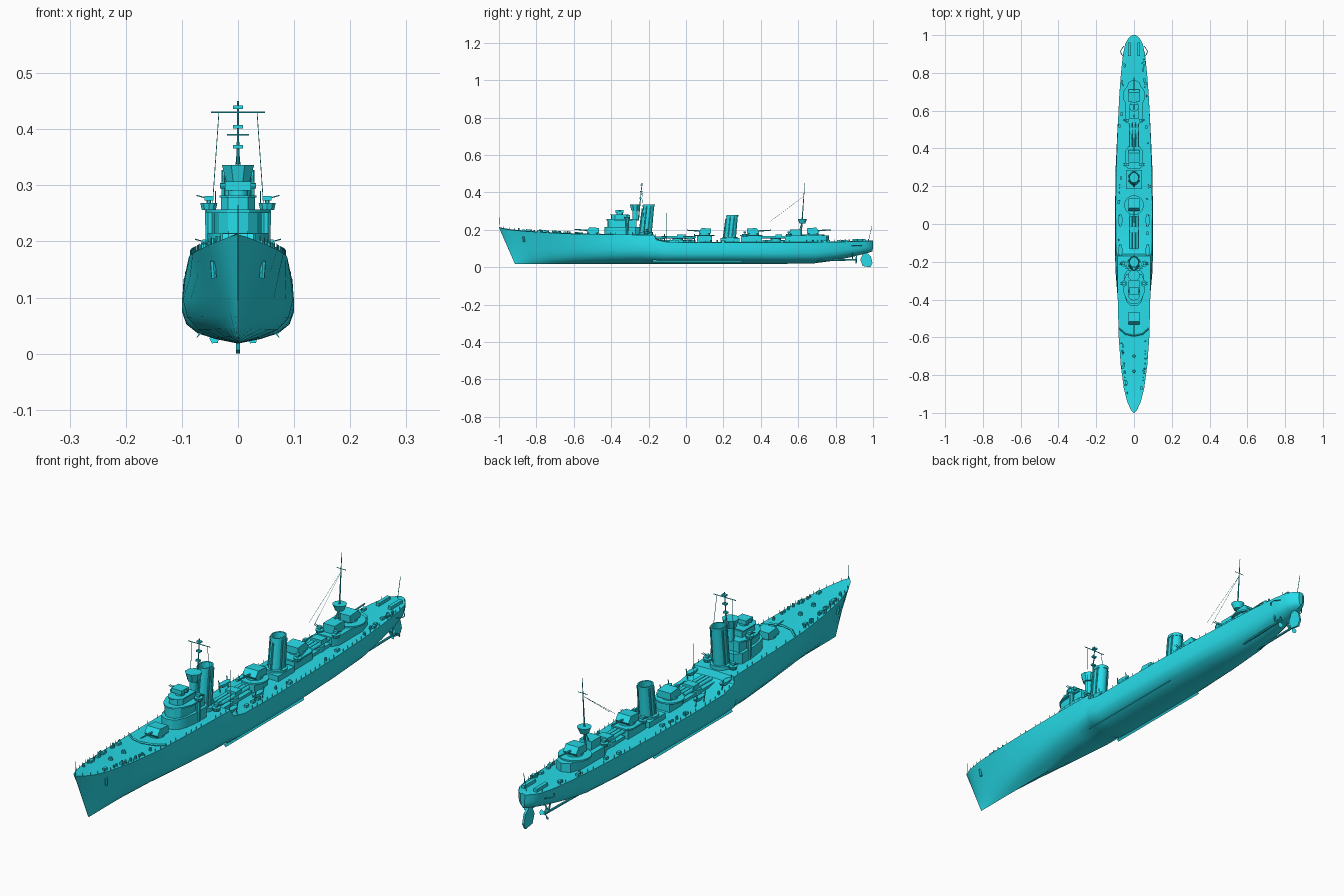
import bpy, bmesh, math, random
from mathutils import Vector

random.seed(4)
paint = bpy.data.materials.new("paint")
paint.diffuse_color = (0.02, 0.72, 0.82, 1)


def make(name, verts, faces, smooth=30):
    me = bpy.data.meshes.new(name)
    me.from_pydata(verts, [], faces)
    bm = bmesh.new()
    bm.from_mesh(me)
    bmesh.ops.recalc_face_normals(bm, faces=bm.faces)
    bm.to_mesh(me)
    bm.free()
    me.materials.append(paint)
    ob = bpy.data.objects.new(name, me)
    bpy.context.collection.objects.link(ob)
    if smooth:
        bpy.ops.object.select_all(action='DESELECT')
        ob.select_set(True)
        bpy.context.view_layer.objects.active = ob
        bpy.ops.object.shade_smooth_by_angle(angle=math.radians(smooth))
    return ob


def loft(name, rings, smooth=30):
    n = len(rings[0])
    faces = [(i * n + j, i * n + (j + 1) % n, (i + 1) * n + (j + 1) % n, (i + 1) * n + j)
             for i in range(len(rings) - 1) for j in range(n)]
    faces += [tuple(range(n)), tuple(range(n * (len(rings) - 1), n * len(rings)))]
    return make(name, [p for r in rings for p in r], faces, smooth)


def box(name, c, s):
    x, y, z = s[0] / 2, s[1] / 2, s[2] / 2
    q = ((-x, -y), (x, -y), (x, y), (-x, y))
    return loft(name, [[(c[0] + a, c[1] + b, c[2] + h) for a, b in q] for h in (-z, z)], 0)


def oval(x, y, z, rx, ry, n):
    return [(x + rx * math.cos(2 * math.pi * (i + .5) / n),
             y + ry * math.sin(2 * math.pi * (i + .5) / n), z) for i in range(n)]


def drum(name, x, y, z0, z1, r0, r1=None, n=20):
    r1 = r1 or r0
    return loft(name, [oval(x, y, z0, r0, r0, n), oval(x, y, z1, r1, r1, n)])


def tube(name, a, b, r, n=6, r2=None):
    a, b = Vector(a), Vector(b)
    q = (b - a).to_track_quat('Z', 'Y')
    ring = lambda p, rr: [p + q @ Vector((rr * math.cos(2 * math.pi * i / n), rr * math.sin(2 * math.pi * i / n), 0)) for i in range(n)]
    return loft(name, [ring(a, r), ring(b, r2 or r)], 0 if n < 8 else 40)


def plan(name, half, z0, z1):
    # mirrored deck-plan outline, extruded upwards
    pts = half + [(-x, y) for x, y in reversed(half)]
    return loft(name, [[(x, y, z) for x, y in pts] for z in (z0, z1)])


def slab(name, side, w, x=0):
    # side outline (y, z), extruded across x
    return loft(name, [[(x + s * w, y, z) for y, z in side] for s in (-1, 1)], 0)


# hull stations: y bottom, y top, keel z, deck z, max half beam, deck half beam, fullness
S = [(-.915, -1, .018, .212, .001, .001, 0), (-.90, -.985, .018, .208, .008, .016, 0),
     (-.87, -.94, .018, .2, .02, .036, .05), (-.82, -.87, .018, .193, .036, .054, .15),
     (-.72, -.75, .018, .185, .058, .07, .35), (-.58, -.6, .018, .178, .077, .081, .6),
     (-.4, -.4, .018, .175, .091, .086, .85), (-.25, -.25, .018, .173, .098, .087, 1),
     (-.17, -.17, .018, .171, .1, .088, 1), (-.166, -.16, .018, .147, .1, .093, 1),
     (-.1, -.1, .018, .134, .1, .096, 1), (.1, .1, .018, .132, .1, .097, 1),
     (.3, .3, .018, .132, .097, .094, 1), (.5, .5, .018, .132, .09, .087, .95),
     (.68, .68, .02, .133, .08, .078, .85), (.8, .8, .036, .135, .07, .069, .75),
     (.9, .9, .058, .137, .058, .058, .75), (.955, .955, .072, .139, .045, .046, .8),
     (.985, .985, .08, .14, .028, .029, .9), (.998, 1, .086, .14, .009, .01, .9)]
V = (0, .07, .16, .3, .5, .75, 1)
FULL = (0, .4, .72, .92, 1, 1)
VEE = (.01, .12, .22, .36, .55, .77, 1)
rings = []
for yb, yt, zk, zd, bm_, bd, f in S:
    half = []
    for k, v in enumerate(V):
        full = bd if k == 6 else FULL[k] * (bm_ if k < 5 else (bm_ * 2 + bd) / 3)
        half.append((f * full + (1 - f) * VEE[k] * bd, yb + (yt - yb) * v, zk + (zd - zk) * v))
    rings.append(half[1:] + [(0, yt, zd + .003)] + [(-x, y, z) for x, y, z in reversed(half[1:])] + [(0, yb, zk)])
loft("hull", rings, 35)


def deck(y):
    for a, b in zip(S, S[1:]):
        if a[1] <= y <= b[1]:
            t = (y - a[1]) / (b[1] - a[1])
            return a[5] + t * (b[5] - a[5]), a[3] + t * (b[3] - a[3])


# guns: shield, pedestal and barrel facing d (-1 forward, +1 aft)
def gun(name, y, z, d):
    drum(name + "_pedestal", 0, y, z - .004, z + .006, .03)
    pts = ((-.034, .005), (.026, .005), (.032, .014), (.016, .036), (-.034, .032))
    slab(name + "_shield", [(y + d * a, z + b) for a, b in pts], .028)
    tube(name + "_barrel", (0, y + d * .02, z + .019), (0, y + d * .095, z + .024), .004, 8, .0025)


gun("fore_gun", -.5, .178, -1)
gun("middle_gun", .1, .174, -1)
gun("rear_middle_gun", .36, .174, 1)
gun("aft_gun", .68, .176, 1)

# breakwater in front of the fore gun
for s in (-1, 1):
    tube("breakwater", (0, -.592, .184), (s * .045, -.582, .184), .004, 4)
    tube("breakwater_end", (s * .045, -.582, .184), (s * .08, -.552, .18), .004, 4)

# bridge tower
plan("bridge_base", [(0, -.435), (.02, -.431), (.038, -.415), (.048, -.385), (.054, -.34), (.054, -.27), (.035, -.245), (0, -.245)], .165, .215)
plan("bridge_middle", [(0, -.42), (.018, -.416), (.034, -.4), (.042, -.37), (.042, -.265), (0, -.265)], .215, .255)
plan("bridge_wing_deck", [(0, -.425), (.02, -.42), (.04, -.4), (.056, -.36), (.056, -.3), (.04, -.265), (0, -.265)], .251, .257)
plan("wheelhouse", [(0, -.4), (.018, -.397), (.03, -.38), (.03, -.3), (0, -.3)], .255, .28)
plan("wheelhouse_roof", [(0, -.405), (.02, -.4), (.033, -.382), (.033, -.305), (0, -.305)], .278, .282)
drum("director_base", 0, -.355, .28, .292, .018)
box("director", (0, -.355, .299), (.046, .044, .016))
tube("rangefinder", (-.032, -.355, .299), (.032, -.355, .299), .005, 8)
drum("lookout_stem", 0, -.272, .25, .306, .014)
drum("lookout_tub", 0, -.272, .304, .336, .022, .031, 8)

# light anti-aircraft guns
def light_gun(x, y, z):
    s = 1 if x > 0 else -1
    drum("light_gun_tub", x, y, z, z + .012, .013, .016, 10)
    tube("light_gun_post", (x, y, z), (x, y, z + .02), .004)
    box("light_gun_body", (x, y, z + .021), (.016, .014, .008))
    for d in (-.004, .004):
        tube("light_gun_barrel", (x, y + d, z + .02), (x + s * .022, y + d, z + .026), .0012)


for s in (-1, 1):
    light_gun(s * .052, -.315, .256)
    light_gun(s * .055, -.21, .178)
    light_gun(s * .035, .315, .165)
    light_gun(s * .035, .55, .165)
    drum("wing_support", s * .05, -.315, .17, .256, .007, .01, 8)


# funnels: raked, open topped, with a cap band and steam pipes
def funnel(name, y, z0, z1):
    rake = (z1 - z0) * .1
    k = lambda z, g: oval(0, y + rake * (z - z0) / (z1 - z0), z, .025 * g, .03 * g, 24)
    loft(name, [k(z0, 1.06), k(z1 - .012, 1), k(z1 - .012, 1.08), k(z1, 1.08), k(z1, .9), k(z1 - .03, .9)])
    drum(name + "_base", 0, y, z0 - .01, z0 + .012, .04)
    for s in (-1, 1):
        for d in (-.012, .012):
            tube(name + "_pipe", (s * .027, y + d, z0), (s * .026, y + d + rake, z1 - .008), .0035)
    tube(name + "_whistle", (0, y - .036, z0), (0, y - .034 + rake, z1 - .02), .004)


funnel("fore_funnel", -.215, .175, .335)
funnel("aft_funnel", .235, .15, .28)

# midship deckhouses and gun platforms
box("uptake_house", (0, .235, .14), (.085, .1, .03))
box("middle_gun_house", (0, .1, .15), (.056, .08, .042))
drum("middle_gun_platform", 0, .1, .167, .173, .052)
box("rear_middle_house", (0, .35, .15), (.07, .11, .042))
plan("rear_middle_platform", [(0, .29), (.03, .29), (.044, .315), (.044, .39), (.03, .41), (0, .41)], .167, .173)
plan("aft_house", [(0, .53), (.03, .53), (.045, .56), (.045, .7), (.03, .75), (0, .765)], .125, .17)
drum("aft_gun_platform", 0, .68, .169, .175, .06)
box("aft_control_house", (0, .585, .185), (.05, .06, .034))
box("torpedo_walkway", (0, -.05, .14), (.05, .2, .012))
box("aft_torpedo_walkway", (0, .47, .14), (.05, .12, .012))


# torpedo tubes
def torpedoes(y, length):
    drum("torpedo_turntable", 0, y, .134, .154, .028)
    for x in (-.016, 0, .016):
        tube("torpedo_tube", (x, y - length / 2, .161), (x, y + length / 2, .161), .0075, 10)
    box("torpedo_shield", (0, y + .015, .169), (.046, .035, .014))


torpedoes(-.045, .17)
torpedoes(.48, .15)

# fore mast with yard, lamps and stays
tube("fore_mast", (0, -.255, .25), (0, -.235, .45), .0035, 8, .0015)
tube("fore_yard", (-.048, -.237, .43), (.048, -.237, .43), .0015)
for z in (.369, .404, .439):
    box("mast_lamp", (0, -.255 + (z - .25) * .1, z), (.017, .012, .006))
for s in (-1, 1):
    tube("fore_stay", (s * .034, -.237, .43), (s * .05, -.22, .2), .0009, 4)
    tube("aft_stay", (0, .632, .38), (s * .012, .45, .245), .0006, 4)
    tube("radio_whip", (s * .04, -.105, .135), (s * .04, -.105, .29), .0008, 4)

# aft mast with searchlight tub
tube("aft_mast", (0, .615, .17), (0, .635, .45), .004, 8, .001)
tube("aft_yard", (-.02, .631, .39), (.02, .631, .39), .0012)
drum("searchlight_tub", 0, .622, .234, .258, .016, .026, 12)
for s in (-1, 1):
    tube("aft_mast_leg", (s * .018, .6, .17), (0, .62, .24), .0025)

# flag staffs
tube("bow_staff", (0, -.994, .208), (0, -.996, .265), .0012)
tube("stern_staff", (0, .975, .138), (0, .994, .22), .0012)

# rudder, shafts, propellers, bilge keels and propeller guards
slab("rudder", [(.945, .006), (.985, 0), (.997, .022), (.988, .058), (.965, .078), (.945, .07), (.932, .04)], .004)
for s in (-1, 1):
    x = s * .034
    tube("shaft", (x, .66, .036), (x, .915, .04), .0045, 8)
    tube("shaft_strut", (x, .89, .04), (s * .015, .89, .07), .003)
    tube("shaft_strut_outer", (x, .89, .04), (s * .042, .89, .075), .003)
    for k in range(3):
        a = 2 * math.pi * k / 3
        u, w = math.cos(a), math.sin(a)
        b = [(x + r * u + t * w, .91 + o, .04 + r * w - t * u) for r, t, o in
             ((.003, -.003, -.003), (.019, -.009, -.004), (.025, 0, 0), (.019, .009, .004), (.003, .003, .003))]
        make("propeller_blade", b, [(0, 1, 2, 3, 4)], 0)
    loft("bilge_keel", [[(s * .066, y, .036), (s * .073, y, .028), (s * .074, y, .029), (s * .068, y, .038)]
                        for y in (-.18, .3)], 0)
    arc = [(s * (.053 + .018 * math.sin(math.pi * i / 6)), .885 + .055 * i / 6, .115) for i in range(7)]
    for p, q in zip(arc, arc[1:]):
        tube("propeller_guard", p, q, .002, 4)
    tube("anchor", (s * .045, -.87, .165), (s * .043, -.865, .135), .005)
    box("depth_charge_rack", (s * .026, .925, .146), (.014, .07, .012))

# small deck fittings, railing posts, boats and davits
for s in (-1, 1):
    for i in range(66):
        y = -.975 + i * .03
        w, z = deck(y)
        tube("rail_post", (s * (w - .003), y, z - .002), (s * (w - .003), y, z + .012), .0008, 4)
    for i in range(24):
        y = random.choice((random.uniform(-.9, -.62), random.uniform(-.1, .5), random.uniform(.5, .9)))
        w, z = deck(y)
        x = s * w * random.uniform(.7, .88)
        if i % 2:
            drum("vent", x, y, z - .002, z + .013, .005, .004, 8)
        else:
            box("locker", (x, y, z + .004), (.011, .016, .012))
    for y in (-.82, -.68, .2, .84):
        w, z = deck(y)
        for d in (-.008, .008):
            drum("bollard", s * w * .8, y + d, z - .002, z + .01, .004, n=8)
    for y in (-.14, .02):
        loft("boat", [oval(s * .072, y, h, r, r * 3.2, 12) for h, r in ((.148, .004), (.156, .01), (.164, .011))])
        for d in (-.025, .025):
            tube("davit", (s * .072, y + d, .13), (s * .08, y + d, .178), .0018)
for y in (-.7, -.78):
    drum("capstan", 0, y, deck(y)[1], deck(y)[1] + .014, .009, .006, 10)
